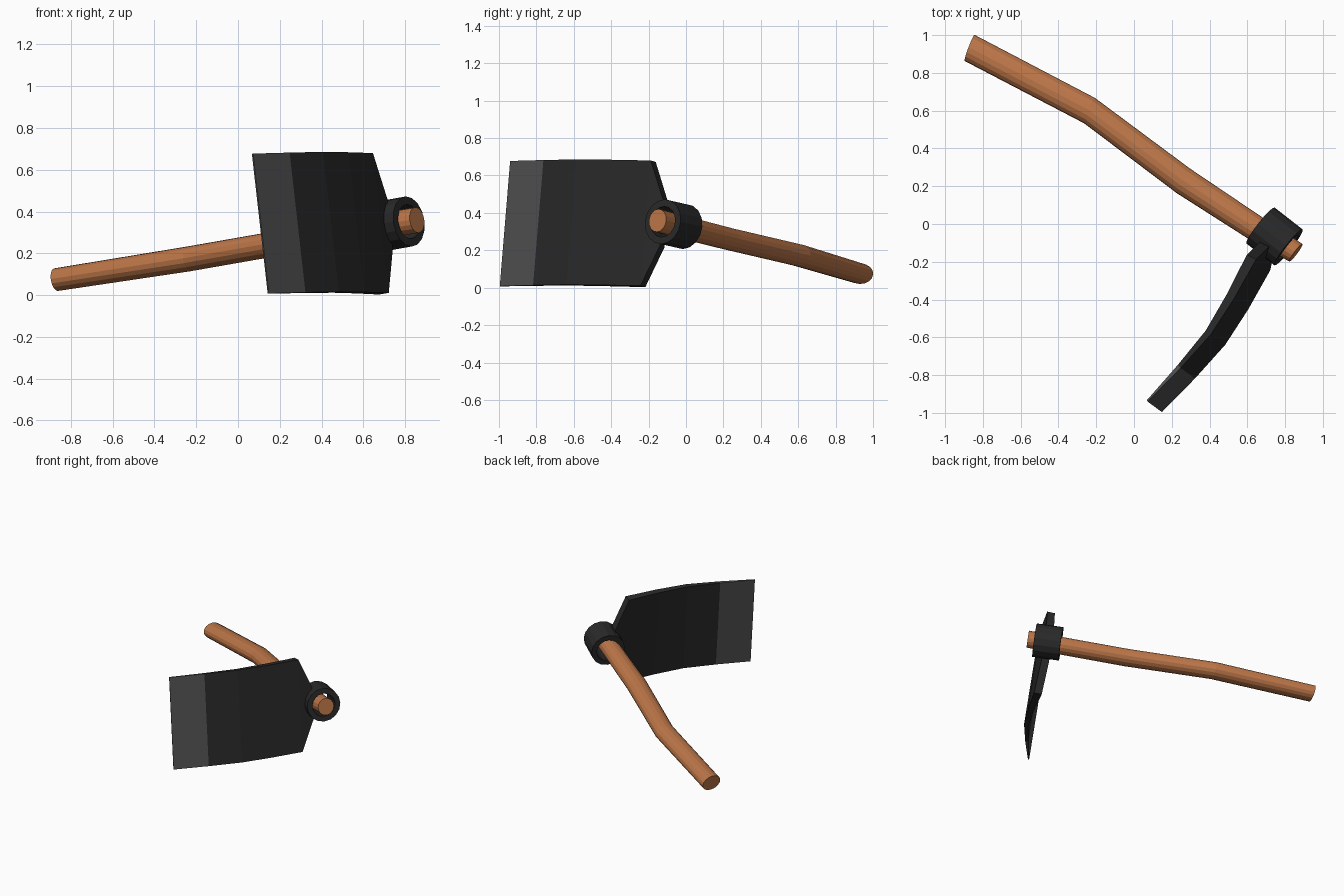
import bpy, bmesh
from math import sin, cos, radians, tau
from mathutils import Vector

if "Cube" in bpy.data.objects:
    bpy.data.objects.remove(bpy.data.objects["Cube"])

# The whole tool lies in one tilted plane; W is the plane's normal
W = Vector((-0.112, 0.082, 0.99)).normalized()


def place(x, y, w=0.0):
    return Vector((x, y, 0.25 + 0.113 * x - 0.083 * y)) + W * w


def material(name, rgb):
    m = bpy.data.materials.new(name)
    m.diffuse_color = (*rgb, 1)
    m.use_nodes = True
    m.node_tree.nodes["Principled BSDF"].inputs["Base Color"].default_value = m.diffuse_color
    return m


wood = material("wood", (0.5, 0.18, 0.065))
iron = material("dark_iron", (0.022, 0.022, 0.022))
steel = material("ground_edge", (0.08, 0.08, 0.08))


def loft(name, rings, mats, loop=False, band_mat=None):
    """Skin a list of equal rings; capped at the ends or looped on itself."""
    bm = bmesh.new()
    vs = [[bm.verts.new(p) for p in r] for r in rings]
    n = len(vs[0])
    pairs = list(zip(vs, vs[1:])) + ([(vs[-1], vs[0])] if loop else [])
    for k, (a, b) in enumerate(pairs):
        for i in range(n):
            j = (i + 1) % n
            f = bm.faces.new((a[i], a[j], b[j], b[i]))
            f.material_index = 1 if k == band_mat else 0
    if not loop:
        bm.faces.new(vs[0]).material_index = 1 if band_mat == 0 else 0
        bm.faces.new(vs[-1])
    bmesh.ops.recalc_face_normals(bm, faces=bm.faces)
    me = bpy.data.meshes.new(name)
    bm.to_mesh(me)
    bm.free()
    for m in mats:
        me.materials.append(m)
    ob = bpy.data.objects.new(name, me)
    bpy.context.collection.objects.link(ob)
    return ob


def oval(x, y, angle, a, b, sides):
    """Oval ring across a direction in the tool plane."""
    t = radians(angle)
    ring = []
    for i in range(sides):
        c, s = a * cos(tau * i / sides), b * sin(tau * i / sides)
        ring.append(place(x - sin(t) * c, y + cos(t) * c, s))
    return ring


# Bent wooden handle: x, y, direction, half width, half thickness
stations = [(-0.87, 0.932, -21, 0.074, 0.055),
            (-0.235, 0.60, -23, 0.073, 0.060),
            (0.262, 0.228, -28, 0.074, 0.060),
            (0.64, -0.02, -35, 0.068, 0.062),
            (0.857, -0.152, -37, 0.058, 0.062)]
loft("handle", [oval(*s, 16) for s in stations], [wood])

# Collar ring around the handle
cx, cy, ang, half, R, r = 0.744, -0.066, -38, 0.094, 0.121, 0.083
dx, dy = half * cos(radians(ang)), half * sin(radians(ang))
loft("collar", [oval(cx + s * dx, cy + s * dy, ang, q, q, 16)
                for s, q in ((-1, R), (1, R), (1, r), (-1, r))], [iron], loop=True)

# Curved blade: outer-face x, y, thickness, half width
profile = [(0.110, -0.968, 0.008, 0.338),
           (0.285, -0.790, 0.022, 0.338),
           (0.445, -0.612, 0.034, 0.338),
           (0.567, -0.424, 0.045, 0.338),
           (0.684, -0.216, 0.055, 0.338),
           (0.728, -0.130, 0.055, 0.120)]
rings = []
for i, (x, y, t, h) in enumerate(profile):
    p, q = profile[max(i - 1, 0)], profile[min(i + 1, len(profile) - 1)]
    d = Vector((q[0] - p[0], q[1] - p[1])).normalized()
    ix, iy = x - d.y * t, y + d.x * t
    rings.append([place(x, y, h), place(x, y, -h), place(ix, iy, -h), place(ix, iy, h)])
loft("blade", rings, [iron, steel], band_mat=0)
